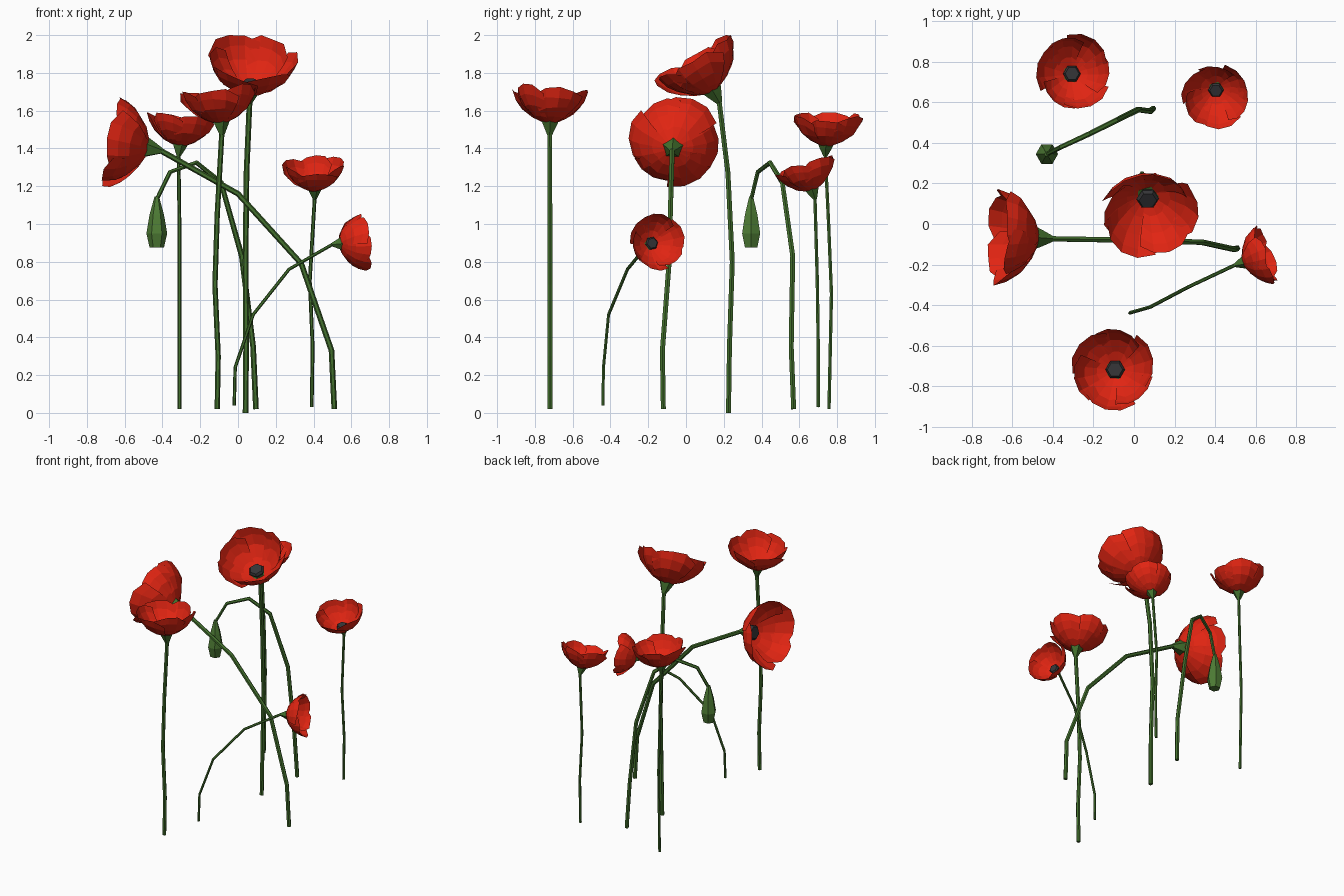
import bpy, bmesh, math, random
from mathutils import Vector

random.seed(4)
UP = Vector((0, 0, 1))
if "Cube" in bpy.data.objects:
    bpy.data.objects.remove(bpy.data.objects["Cube"])


def material(name, color):
    m = bpy.data.materials.new(name)
    m.use_nodes = True
    m.diffuse_color = (*color, 1)
    bsdf = m.node_tree.nodes["Principled BSDF"]
    bsdf.inputs["Base Color"].default_value = (*color, 1)
    bsdf.inputs["Roughness"].default_value = 0.8
    return m


RED = material("poppy red", (0.75, 0.018, 0.006))
GREEN = material("stem green", (0.055, 0.16, 0.026))
BUD = material("bud green", (0.075, 0.2, 0.035))
DARK = material("seed grey", (0.035, 0.035, 0.038))


def finish(name, bm, mat):
    me = bpy.data.meshes.new(name)
    bm.to_mesh(me)
    bm.free()
    me.materials.append(mat)
    ob = bpy.data.objects.new(name, me)
    bpy.context.collection.objects.link(ob)
    return ob


def tube(name, path, radii, mat, sides=6):
    """Capped faceted tube through the path, one radius per point."""
    bm = bmesh.new()
    pts = [Vector(p) for p in path]
    rings = []
    for i, (p, r) in enumerate(zip(pts, radii)):
        before = (p - pts[i - 1]).normalized() if i else Vector()
        after = (pts[i + 1] - p).normalized() if i < len(pts) - 1 else Vector()
        q = UP.rotation_difference((before + after).normalized())
        angles = [math.tau * k / sides for k in range(sides)]
        rings.append([bm.verts.new(p + q @ Vector((r * math.cos(a), r * math.sin(a), 0)))
                      for a in angles])
    for a, b in zip(rings, rings[1:]):
        for k in range(sides):
            n = (k + 1) % sides
            bm.faces.new((a[k], a[n], b[n], b[k]))
    bm.faces.new(rings[0][::-1])
    bm.faces.new(rings[-1])
    return finish(name, bm, mat)


# Bowl outline of a petal: distance from the axis, height
BOWL = [(0.1, 0.0), (0.48, 0.17), (0.78, 0.42), (0.93, 0.68), (1.0, 0.92)]


def bowl(v):
    t = min(max(v, 0), 1) * (len(BOWL) - 1)
    i = min(int(t), len(BOWL) - 2)
    return Vector(BOWL[i]).lerp(Vector(BOWL[i + 1]), t - i)


def petals(name, base, q, size, spin):
    bm = bmesh.new()
    rows, cols = 5, 5
    for n in range(6):
        outer = n % 2 == 0
        middle = spin + math.tau * n / 6 + random.uniform(-0.12, 0.12)
        half = 0.74 if outer else 0.66
        reach = random.uniform(0.9, 1.0)
        layer = 1.0 if outer else 0.94
        grid = []
        for i in range(rows):
            v = i / (rows - 1)
            row = []
            for j in range(cols):
                u = 2 * j / (cols - 1) - 1
                r, h = bowl(v * reach * (1 - 0.2 * abs(u) ** 2.5))
                r *= layer * (1 + 0.06 * u * v)
                h += random.uniform(-0.04, 0.04) * v
                a = middle + u * half
                local = Vector((r * math.cos(a), r * math.sin(a), h))
                row.append(bm.verts.new(base + q @ (local * size)))
            grid.append(row)
        for a, b in zip(grid, grid[1:]):
            for k in range(cols - 1):
                bm.faces.new((a[k], a[k + 1], b[k + 1], b[k]))
    return finish(name, bm, RED)


def flower(name, size, axis, spin, thick, stem):
    axis = Vector(axis).normalized()
    base = Vector(stem[-1])
    q = UP.rotation_difference(axis)
    petals(name + "_petals", base, q, size, spin)
    # Calyx cone under the bowl, seed head inside it
    at = lambda h: base + axis * size * h
    tube(name + "_calyx", [at(-0.28), at(-0.06), at(0.07)],
         [thick, size * 0.17, size * 0.23], GREEN, 5)
    tube(name + "_seed_head", [at(0.02), at(0.17), at(0.24)],
         [size * 0.16, size * 0.23, size * 0.18], DARK)
    path = stem[:-1] + [at(-0.25)]
    tube(name + "_stem", path, [thick] * len(path), GREEN)


flower("front_flower", 0.21, (-0.08, 0.03, 1), 0.3, 0.014,
       [(-0.11, -0.72, 0.02), (-0.105, -0.72, 0.3), (-0.122, -0.72, 0.68),
        (-0.11, -0.72, 1.05), (-0.09, -0.72, 1.53)])
flower("back_right_flower", 0.19, (0.1, 0.05, 1), 0.9, 0.01,
       [(-0.31, 0.757, 0.02), (-0.31, 0.77, 0.63), (-0.31, 0.755, 1.0), (-0.31, 0.74, 1.41)])
flower("back_left_flower", 0.17, (-0.02, -0.3, 0.95), 0.5, 0.01,
       [(0.39, 0.7, 0.03), (0.395, 0.7, 0.35), (0.38, 0.695, 0.7), (0.405, 0.67, 1.175)])
flower("tall_flower", 0.245, (0.06, -0.5, 0.86), 0.0, 0.015,
       [(0.04, 0.225, 0), (0.043, 0.23, 0.35), (0.04, 0.245, 0.8), (0.045, 0.222, 1.27),
        (0.065, 0.145, 1.7)])
flower("right_flower", 0.25, (-0.96, 0.05, 0.19), 0.4, 0.015,
       [(0.51, -0.12, 0.02), (0.495, -0.125, 0.33), (0.335, -0.09, 0.79),
        (0, -0.08, 1.16), (-0.47, -0.07, 1.4)])
flower("left_flower", 0.155, (0.93, 0.32, 0.1), 0.1, 0.009,
       [(-0.02, -0.44, 0.04), (-0.015, -0.437, 0.24), (0.08, -0.41, 0.52),
        (0.27, -0.31, 0.76), (0.535, -0.19, 0.895)])

# Drooping bud on its hooked stem
hook = [(0.095, 0.57, 0.02), (0.08, 0.557, 0.35), (0.02, 0.565, 0.83), (-0.09, 0.51, 1.22),
        (-0.22, 0.445, 1.325), (-0.36, 0.38, 1.275), (-0.43, 0.345, 1.13)]
tube("bud_stem", hook, [0.015, 0.015, 0.015, 0.014, 0.013, 0.012, 0.011], GREEN)
tube("bud", [(-0.43, 0.345, z) for z in (0.875, 0.95, 1.05, 1.145)],
     [0.038, 0.055, 0.038, 0.012], BUD)
